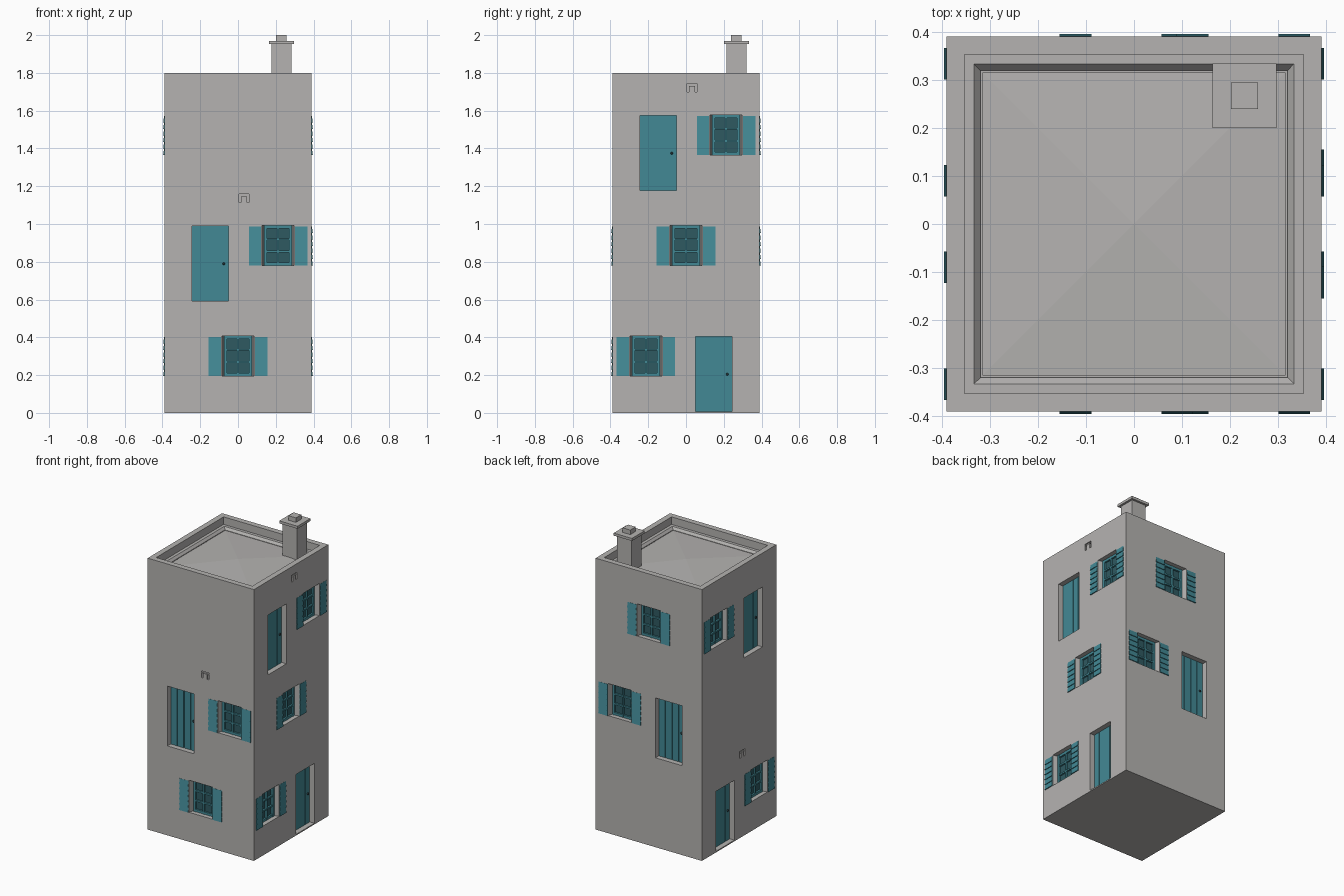
import bpy, bmesh, math
from mathutils import Matrix, Vector

if "Cube" in bpy.data.objects:
    bpy.data.objects.remove(bpy.data.objects["Cube"])


def material(name, rgb):
    m = bpy.data.materials.new(name)
    m.use_nodes = True
    m.diffuse_color = (*rgb, 1)
    m.node_tree.nodes["Principled BSDF"].inputs["Base Color"].default_value = (*rgb, 1)
    return m


PLASTER = material("grey plaster", (0.46, 0.45, 0.44))
TEAL = material("teal paint", (0.055, 0.25, 0.30))
GLASS = material("dark teal glass", (0.028, 0.10, 0.12))
KNOB = material("dark metal", (0.02, 0.04, 0.045))

HALF = 0.39      # half width of the tower
STOREY = 0.585   # floor to floor height
DEPTH = 0.045    # depth of door and window recesses


def finish(bm, name, mat, matrix=Matrix()):
    bmesh.ops.recalc_face_normals(bm, faces=bm.faces)
    me = bpy.data.meshes.new(name)
    bm.to_mesh(me)
    bm.free()
    me.materials.append(mat)
    ob = bpy.data.objects.new(name, me)
    ob.matrix_world = matrix
    bpy.context.collection.objects.link(ob)
    return ob


def box(bm, x0, x1, y0, y1, z0, z1, matrix=Matrix(), splay=0.0):
    """Box between limits; splay widens the end at y0."""
    size = Vector((x1 - x0, y1 - y0, z1 - z0))
    mid = Vector((x0 + x1, y0 + y1, z0 + z1)) / 2
    verts = bmesh.ops.create_cube(bm, size=1)["verts"]
    for v in verts:
        outer = v.co.y < 0
        side = math.copysign(splay, v.co.x) if outer else 0
        v.co = matrix @ (v.co * size + mid + Vector((side, 0, 0)))


def on_wall(turn, u, z):
    """Wall frame: x runs right, y runs inward, z up."""
    return (Matrix.Rotation(math.radians(turn), 4, "Z")
            @ Matrix.Translation((u, -HALF, z)))


# Tower shell with parapet, ledge, gutter and a shallow hipped roof
def build_walls():
    bm = bmesh.new()
    rings = []
    for r, z in ((HALF, 0), (HALF, 1.8), (0.353, 1.8), (0.353, 1.75), (0.333, 1.75),
                 (0.32, 1.735), (0.32, 1.725), (0.315, 1.725), (0.315, 1.735)):
        rings.append([bm.verts.new((sx * r, sy * r, z))
                      for sx, sy in ((-1, -1), (1, -1), (1, 1), (-1, 1))])
    bm.faces.new(rings[0])
    for a, b in zip(rings, rings[1:]):
        for i in range(4):
            j = (i + 1) % 4
            bm.faces.new((a[i], a[j], b[j], b[i]))
    apex = bm.verts.new((0, 0, 1.75))
    for i in range(4):
        bm.faces.new((rings[-1][i], rings[-1][(i + 1) % 4], apex))
    return finish(bm, "tower_walls", PLASTER)


cuts = bmesh.new()


def door(label, m):
    w, z0, z1 = 0.097, 0.008, 0.405
    box(cuts, -w, w, -0.02, DEPTH, z0, z1, m)
    bm = bmesh.new()
    box(bm, -w, w, DEPTH - 0.004, DEPTH + 0.005, z0, z1)
    planks = 4
    step = 2 * w / planks
    for i in range(planks):
        x = -w + i * step
        box(bm, x + 0.002, x + step - 0.002, DEPTH - 0.011, DEPTH, z0, z1)
    finish(bm, label + "_door", TEAL, m)
    bm = bmesh.new()
    bmesh.ops.create_uvsphere(bm, u_segments=10, v_segments=6, radius=0.007,
                              matrix=Matrix.Translation((0.072, DEPTH - 0.014, 0.205)))
    finish(bm, label + "_door_knob", KNOB, m)


def window(label, m):
    w, z0, z1 = 0.075, 0.195, 0.408
    box(cuts, -w, w, -0.001, DEPTH, z0, z1, m, splay=0.011)
    # glass sheet
    bm = bmesh.new()
    box(bm, -w, w, DEPTH - 0.006, DEPTH + 0.002, z0, z1)
    finish(bm, label + "_window_glass", GLASS, m)
    # frame and glazing bars
    bm = bmesh.new()
    front, back = DEPTH - 0.018, DEPTH
    for x, t in ((-0.066, 0.008), (0, 0.005), (0.066, 0.008)):
        box(bm, x - t, x + t, front, back, z0, z1)
    for i in range(4):
        t = 0.008 if i in (0, 3) else 0.005
        z = z0 + 0.009 + i * (z1 - z0 - 0.018) / 3
        box(bm, -0.07, 0.07, front + 0.001, back, z - t, z + t)
    finish(bm, label + "_window_frame", TEAL, m)
    # louvred shutters with overlapping slats
    slats, low, high = 6, 0.195, 0.403
    step = (high - low) / slats
    for side, name in ((-1, "_left_shutter"), (1, "_right_shutter")):
        outline = [(0.006, low)]
        for i in range(slats):
            outline += [(-0.006, low + i * step), (-0.001, low + (i + 1) * step)]
        outline.append((0.006, high))
        bm = bmesh.new()
        face = bm.faces.new([bm.verts.new((side * 0.089, y, z)) for y, z in outline])
        new = bmesh.ops.extrude_face_region(bm, geom=[face])["geom"]
        bmesh.ops.translate(bm, vec=(side * 0.066, 0, 0),
                            verts=[v for v in new if isinstance(v, bmesh.types.BMVert)])
        finish(bm, label + name, TEAL, m)


def niche(m):
    # small wall niche with two hanging legs
    box(cuts, -0.027, 0.027, -0.02, 0.008, 0.011, 0.023, m)
    for s in (-1, 1):
        box(cuts, s * 0.021 - 0.006, s * 0.021 + 0.006, -0.02, 0.008, -0.022, 0.0105, m)


# Openings on each wall: turn, then layout by storey
layouts = {
    "front": (0, {0: "middle", 1: "door_left"}),
    "left": (90, {0: "door_right", 1: "middle", 2: "door_left"}),
    "back": (180, {1: "door_right", 2: "middle"}),
    "right": (270, {0: "door_left", 2: "door_right"}),
}
for wall, (turn, storeys) in layouts.items():
    for level, kind in storeys.items():
        label = f"{wall}_storey_{level + 1}"
        z = level * STOREY
        if kind == "middle":
            window(label, on_wall(turn, 0, z))
            continue
        s = -1 if kind == "door_left" else 1
        door(label, on_wall(turn, s * 0.147, z))
        window(label, on_wall(turn, -s * 0.212, z))
        if s < 0:
            niche(on_wall(turn, 0.032, z + 0.55))

# Cut the recesses into the walls
walls = build_walls()
cutter = finish(cuts, "recess_cutter", PLASTER)
cutter.hide_render = True
mod = walls.modifiers.new("recesses", "BOOLEAN")
mod.operation = "DIFFERENCE"
mod.solver = "EXACT"
mod.use_self = True
mod.object = cutter
bpy.context.view_layer.update()
graph = bpy.context.evaluated_depsgraph_get()
cut_mesh = bpy.data.meshes.new_from_object(walls.evaluated_get(graph))
walls.modifiers.clear()
walls.data = cut_mesh
bpy.data.objects.remove(cutter)

# Chimney: shaft, cap slab and flue
for name, r, z0, z1 in (("chimney_shaft", 0.053, 1.725, 1.953),
                        ("chimney_cap", 0.067, 1.953, 1.97),
                        ("chimney_flue", 0.028, 1.97, 2.0)):
    bm = bmesh.new()
    box(bm, -r, r, -r, r, z0, z1)
    finish(bm, name, PLASTER, Matrix.Translation((0.23, 0.267, 0)))
